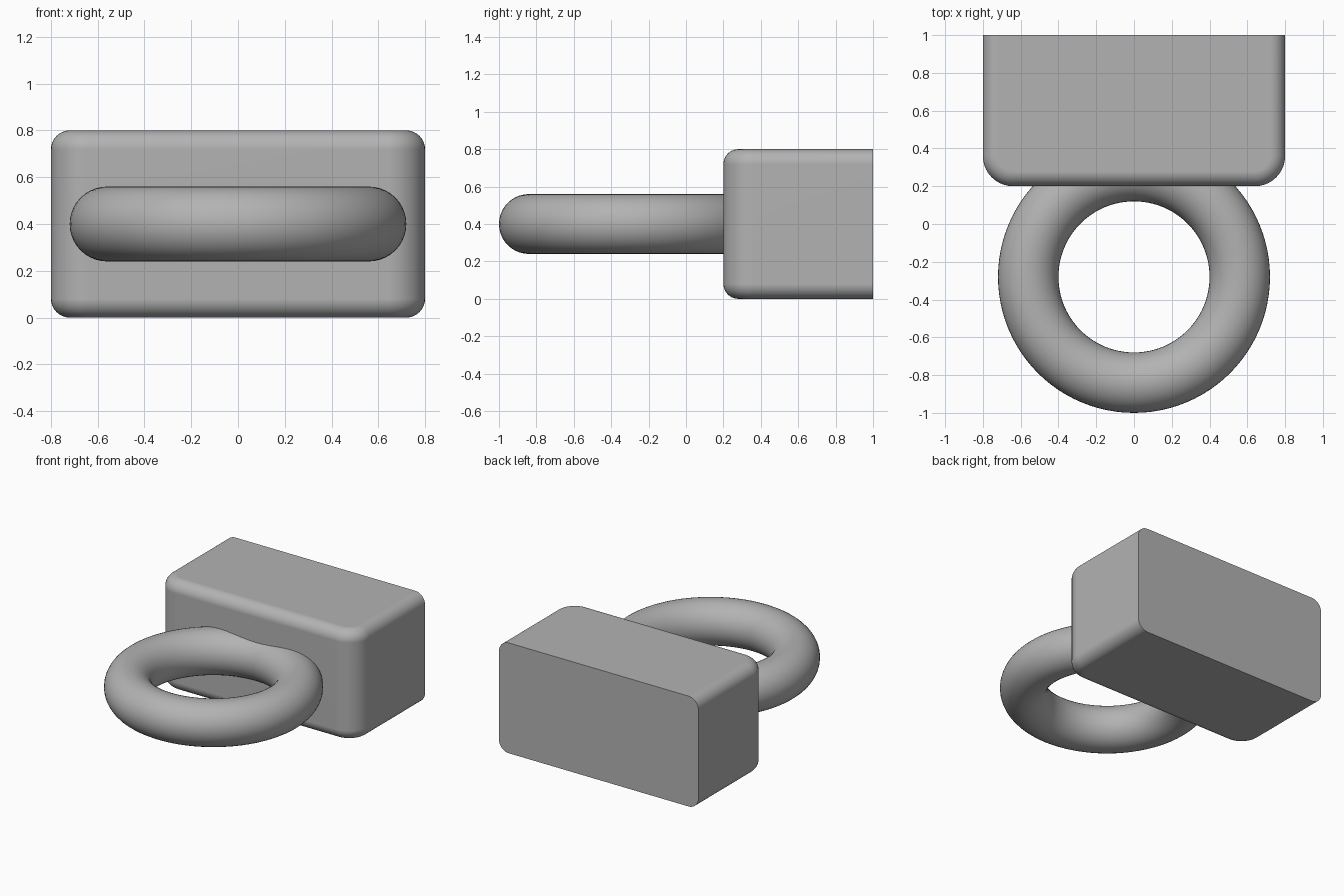
import bpy, bmesh
from math import sin, cos, pi, radians

cube = bpy.data.objects.get("Cube")
if cube:
    bpy.data.objects.remove(cube, do_unlink=True)

gray = bpy.data.materials.new("plain gray")
gray.use_nodes = True
color = (0.45, 0.45, 0.45, 1)
gray.diffuse_color = color
gray.node_tree.nodes["Principled BSDF"].inputs["Base Color"].default_value = color

HALF_WIDTH, FRONT, BACK, HEIGHT = 0.8, 0.2, 1.0, 0.8
CORNER, FILLET, STEPS = 0.16, 0.08, 10


def finish(obj):
    """Give the part its colour and smooth shading with sharp creases."""
    obj.data.materials.append(gray)
    bpy.ops.object.select_all(action='DESELECT')
    obj.select_set(True)
    bpy.context.view_layer.objects.active = obj
    bpy.ops.object.shade_smooth_by_angle(angle=radians(35))


def outline(inset):
    """Plan of the block: square back corners, rounded front corners."""
    w, r = HALF_WIDTH - inset, CORNER - inset
    turns = [pi / 2 * i / STEPS for i in range(STEPS + 1)]
    left = [(w - r + r * cos(a), FRONT + CORNER - r * sin(a)) for a in turns]
    right = [(-x, y) for x, y in reversed(left)]
    return [(w, BACK)] + left + right + [(-w, BACK)]


# Block: stacked plans with filleted top and bottom edges
bm = bmesh.new()
arc = [(FILLET * (1 - sin(pi / 2 * i / STEPS)), FILLET * (1 - cos(pi / 2 * i / STEPS)))
       for i in range(STEPS + 1)]
levels = arc + [(d, HEIGHT - z) for d, z in reversed(arc)]
rings = [[bm.verts.new((x, y, z)) for x, y in outline(d)] for d, z in levels]
for low, high in zip(rings, rings[1:]):
    for i in range(len(low) - 1):
        bm.faces.new((low[i], low[i + 1], high[i + 1], high[i]))
bm.faces.new(rings[0])
bm.faces.new(rings[-1])
# Flat back
bm.faces.new([r[0] for r in rings] + [r[-1] for r in reversed(rings)])
bmesh.ops.recalc_face_normals(bm, faces=bm.faces)
mesh = bpy.data.meshes.new("block")
bm.to_mesh(mesh)
bm.free()
block = bpy.data.objects.new("block", mesh)
bpy.context.collection.objects.link(block)
finish(block)
weighted = block.modifiers.new("flat sides", 'WEIGHTED_NORMAL')
weighted.keep_sharp = True

# Ring, its rear sunk into the front of the block
bpy.ops.mesh.primitive_torus_add(major_radius=0.56, minor_radius=0.16,
                                 major_segments=96, minor_segments=40,
                                 location=(0, -0.28, HEIGHT / 2))
ring = bpy.context.object
ring.name = "ring"
finish(ring)
